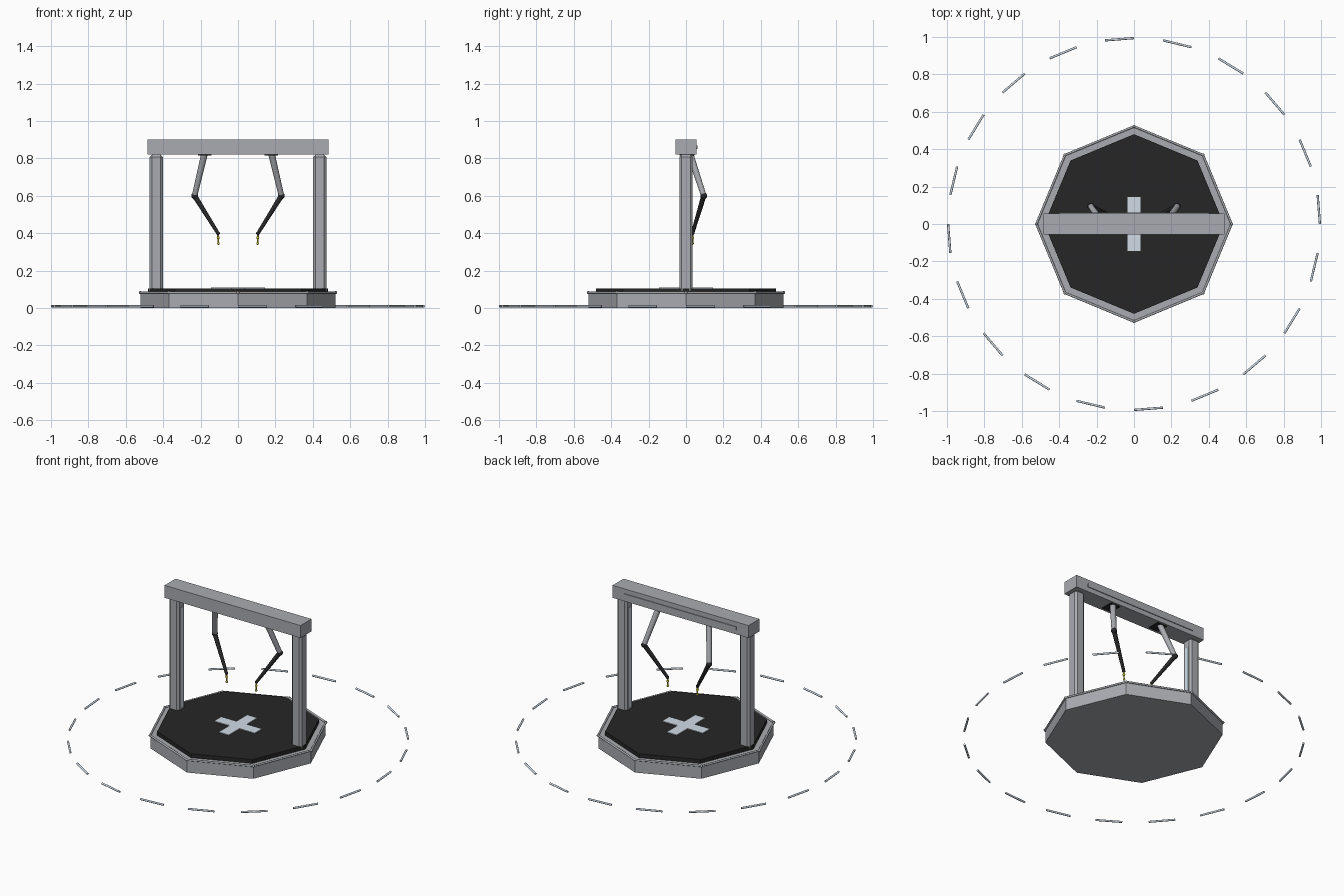
import bpy, math
from mathutils import Vector

if "Cube" in bpy.data.objects:
    bpy.data.objects.remove(bpy.data.objects["Cube"])


def material(name, rgb):
    m = bpy.data.materials.new(name)
    m.diffuse_color = (*rgb, 1)
    m.use_nodes = True
    m.node_tree.nodes["Principled BSDF"].inputs["Base Color"].default_value = m.diffuse_color
    return m


METAL = material("grey metal", (0.40, 0.41, 0.44))
DARK = material("black floor", (0.019, 0.019, 0.019))
PALE = material("pale marking", (0.70, 0.79, 0.88))
GOLD = material("yellow brass", (0.60, 0.52, 0.04))
BLACK = material("dark arm", (0.02, 0.02, 0.022))


def finish(name, mat, smooth=False):
    ob = bpy.context.object
    ob.name = name
    ob.data.materials.append(mat)
    if smooth:
        bpy.ops.object.shade_smooth_by_angle(angle=math.radians(40))
    return ob


def box(name, lo, hi, mat, bevel=0):
    lo, hi = Vector(lo), Vector(hi)
    bpy.ops.mesh.primitive_cube_add(size=1, location=(lo + hi) / 2)
    ob = finish(name, mat)
    ob.scale = hi - lo
    bpy.ops.object.transform_apply(location=False, rotation=False, scale=True)
    if bevel:
        mod = ob.modifiers.new("bevel", 'BEVEL')
        mod.width, mod.segments = bevel, 1
    return ob


def rod(name, a, b, r1, r2, mat, sides=16):
    a, b = Vector(a), Vector(b)
    d = b - a
    bpy.ops.mesh.primitive_cone_add(vertices=sides, radius1=r1, radius2=r2,
                                    depth=d.length, location=(a + b) / 2,
                                    rotation=d.to_track_quat('Z', 'Y').to_euler())
    return finish(name, mat, sides > 8)


def ball(name, p, r, mat):
    bpy.ops.mesh.primitive_uv_sphere_add(segments=16, ring_count=10, radius=r, location=p)
    return finish(name, mat, True)


def polar(r, deg, z):
    a = math.radians(deg)
    return Vector((r * math.cos(a), r * math.sin(a), z))


# octagonal platform with dark floor
rod("platform", (0, 0, 0), (0, 0, 0.08), 0.52, 0.52, METAL, 8)
rod("floor", (0, 0, 0.08), (0, 0, 0.105), 0.48, 0.48, DARK, 8)

# edge rail round the platform
for i in range(8):
    rod("edge_rail", polar(0.522, i * 45, 0.083), polar(0.522, i * 45 + 45, 0.083),
        0.006, 0.006, METAL)
    ball("rail_joint", polar(0.522, i * 45, 0.083), 0.008, METAL)

# cross marking on the floor
box("cross_long", (-0.036, -0.145, 0.105), (0.036, 0.145, 0.109), PALE)
for s in (-1, 1):
    x0, x1 = sorted((s * 0.036, s * 0.145))
    box("cross_side", (x0, -0.036, 0.105), (x1, 0.036, 0.109), PALE)

# gantry beam and rear slide rail
box("beam", (-0.485, -0.056, 0.82), (0.485, 0.056, 0.90), METAL)
box("slide_rail", (-0.40, 0.056, 0.85), (0.40, 0.061, 0.87), METAL)

for s in (-1, 1):
    # post with light strip on its inner side
    box("post", (s * 0.437 - 0.035, -0.035, 0.08), (s * 0.437 + 0.035, 0.035, 0.82), METAL, 0.012)
    x0, x1 = sorted((s * 0.400, s * 0.405))
    box("light_strip", (x0, -0.015, 0.12), (x1, 0.015, 0.76), PALE)
    # jointed arm
    shoulder, elbow = (s * 0.178, 0.02, 0.83), (s * 0.232, 0.095, 0.60)
    wrist, tip = (s * 0.107, 0.035, 0.40), (s * 0.105, 0.035, 0.345)
    box("arm_mount", (s * 0.178 - 0.035, -0.035, 0.815), (s * 0.178 + 0.035, 0.045, 0.82), BLACK)
    rod("upper_arm", shoulder, elbow, 0.018, 0.015, METAL)
    ball("elbow", elbow, 0.018, BLACK)
    rod("forearm", elbow, wrist, 0.014, 0.009, BLACK)
    ball("wrist", wrist, 0.010, BLACK)
    # fine tool
    rod("tool", wrist, tip, 0.005, 0.004, GOLD)
    ball("tool_collar", (s * 0.106, 0.035, 0.376), 0.008, GOLD)
    ball("tool_tip", tip, 0.007, GOLD)

# dashed boundary ring on the ground
for i in range(20):
    rod("boundary_dash", polar(0.994, i * 18, 0.010), polar(0.994, i * 18 + 9, 0.010),
        0.006, 0.006, PALE)
